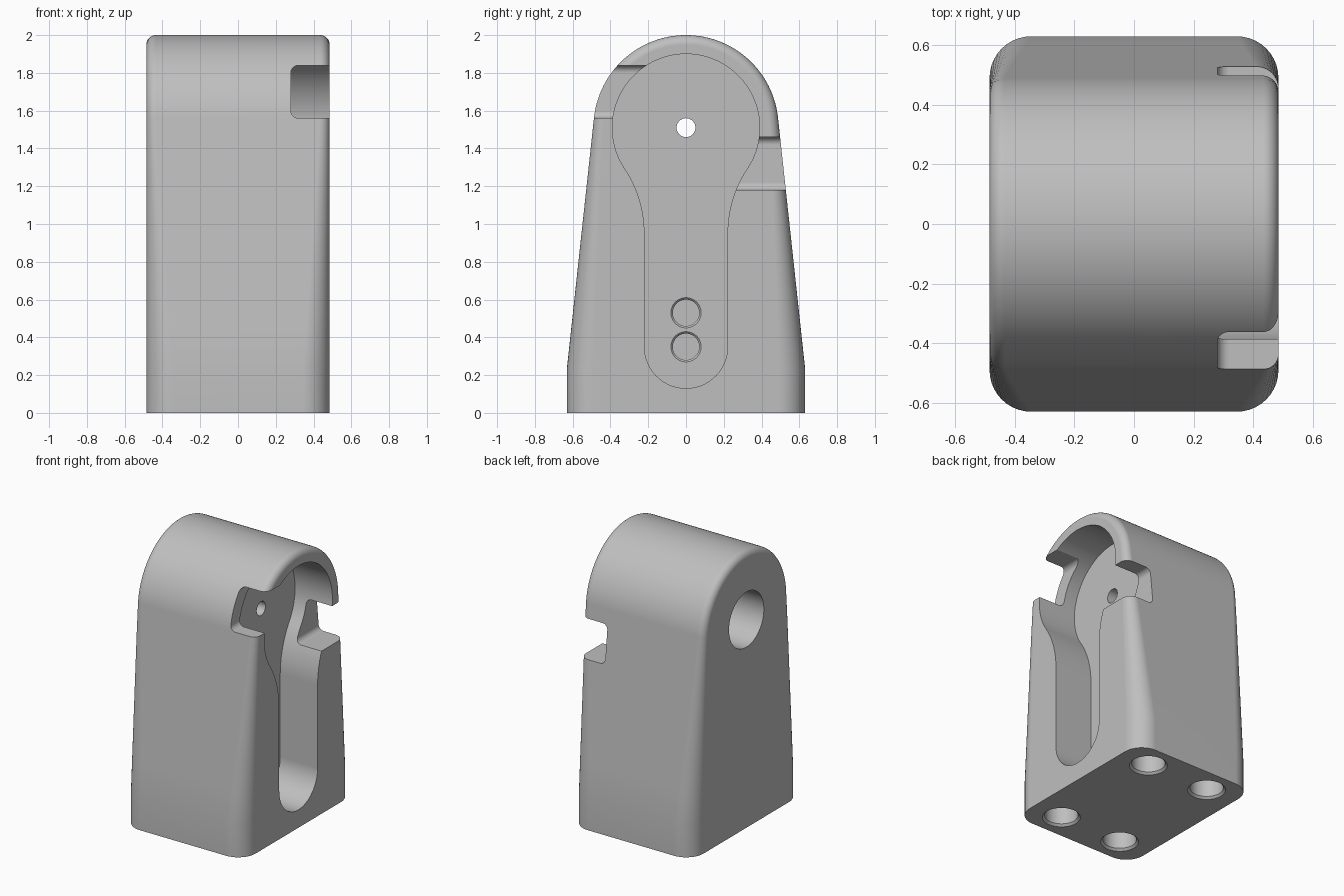
import bpy
import bmesh
from math import sin, cos, pi, atan2, acos, hypot
from mathutils import Vector, Matrix

cube = bpy.data.objects.get("Cube")
if cube:
    bpy.data.objects.remove(cube, do_unlink=True)

HALF_W, HALF_D = 0.485, 0.63     # half width (x) and half depth (y) at the base
BASE_Z, AXLE_Z = 0.24, 1.51      # top of the straight foot, centre of the round head
HEAD_R = 0.49
FLOOR_X = 0.185                  # floor of the side recess

grey = bpy.data.materials.new("plain grey")
grey.use_nodes = True
colour = (0.52, 0.52, 0.52, 1)
grey.diffuse_color = colour
grey.node_tree.nodes["Principled BSDF"].inputs["Base Color"].default_value = colour


def arc(cy, cz, r, a0, a1, n):
    return [(cy + r * cos(a0 + (a1 - a0) * i / n), cz + r * sin(a0 + (a1 - a0) * i / n))
            for i in range(n + 1)]


def mesh_object(name, bm):
    bmesh.ops.recalc_face_normals(bm, faces=bm.faces)
    mesh = bpy.data.meshes.new(name)
    bm.to_mesh(mesh)
    bm.free()
    mesh.materials.append(grey)
    obj = bpy.data.objects.new(name, mesh)
    bpy.context.collection.objects.link(obj)
    return obj


def loft(name, rings):
    """Skin closed rings of points and cap both ends."""
    bm = bmesh.new()
    loops = [[bm.verts.new(p) for p in ring] for ring in rings]
    n = len(loops[0])
    for a, b in zip(loops, loops[1:]):
        for i in range(n):
            j = (i + 1) % n
            bm.faces.new((a[i], a[j], b[j], b[i]))
    bm.faces.new(loops[0])
    bm.faces.new(loops[-1])
    return mesh_object(name, bm)


def hole(name, origin, direction, r, depth, chamfer=0.0):
    """Round cutter starting at origin, optionally countersunk."""
    steps = [(-0.05, r + chamfer), (0, r + chamfer), (chamfer, r), (depth, r)]
    if not chamfer:
        steps = [(-0.05, r), (depth, r)]
    turn = Vector((0, 0, 1)).rotation_difference(Vector(direction)).to_matrix().to_4x4()
    place = Matrix.Translation(origin) @ turn
    return loft(name, [[place @ Vector((x, y, h)) for x, y in arc(0, 0, rad, 0, 2 * pi, 48)[:-1]]
                       for h, rad in steps])


# Housing: arched profile, side edges rounded with a radius that shrinks upward
dy, dz = HALF_D, BASE_Z - AXLE_Z
tangent = atan2(dz, dy) + acos(HEAD_R / hypot(dy, dz))
head = arc(0, AXLE_Z, HEAD_R, tangent, pi - tangent, 64)
slope = [Vector((HALF_D, BASE_Z)).lerp(Vector(head[0]), i / 6) for i in range(1, 6)]
right = [(HALF_D, 0, 1, 0), (HALF_D, BASE_Z, 1, 0)]
right += [(p.x, p.y, cos(tangent), sin(tangent)) for p in slope]
profile = right + [(y, z, y / HEAD_R, (z - AXLE_Z) / HEAD_R) for y, z in head]
profile += [(-y, z, -ny, nz) for y, z, ny, nz in reversed(right)]


def edge_radius(z):
    t = min(max((z - BASE_Z) / (AXLE_Z - BASE_Z), 0), 1)
    return 0.14 + (0.05 - 0.14) * t


def ring(side, angle):
    points = []
    for y, z, ny, nz in profile:
        r = edge_radius(z)
        inset = r * (1 - cos(angle))
        points.append((side * (HALF_W - r + r * sin(angle)), y - ny * inset, z - nz * inset))
    return points


STEPS = 10
angles = [pi / 2 * i / STEPS for i in range(STEPS + 1)]
housing = loft("housing", [ring(-1, a) for a in reversed(angles)] + [ring(1, a) for a in angles])

# Keyhole recess in the right side
neck, neck_z, top_r = 0.22, 0.95, 0.39
rise = AXLE_Z - neck_z
flare = (neck**2 + rise**2 - top_r**2) / (2 * (top_r - neck))
lean = atan2(rise, neck + flare)
side = arc(neck + flare, neck_z, flare, pi, pi - lean, 16)
outline = arc(0, 0.35, neck, -pi, 0, 32) + side
outline += arc(0, AXLE_Z, top_r, -lean, pi + lean, 64)[1:-1]
outline += [(-y, z) for y, z in reversed(side)]
cutters = [loft("recess_cutter", [[(x, y, z) for y, z in outline] for x in (FLOOR_X, 0.6)])]


# Notches through the front and back walls, rounded at their inner corners
def notch(name, low, high, direction):
    inner, r = 0.28, 0.04
    pts = [(0.6, low)] + arc(inner + r, low + r, r, -pi / 2, -pi, 8)
    pts += arc(inner + r, high - r, r, pi, pi / 2, 8) + [(0.6, high)]
    return loft(name, [[(x, direction * y, z) for x, z in pts] for y in (0.1, 0.8)])


cutters.append(notch("front_notch_cutter", 1.56, 1.84, -1))
cutters.append(notch("back_notch_cutter", 1.18, 1.46, 1))

# Axle bore from the left side, small through hole, recess sockets and base sockets
cutters.append(hole("bore_cutter", (-HALF_W, 0, AXLE_Z), (1, 0, 0), 0.2, 0.54))
cutters.append(hole("axle_cutter", (0, 0, AXLE_Z), (1, 0, 0), 0.05, 0.3))
for z in (0.35, 0.53):
    cutters.append(hole("recess_socket_cutter", (FLOOR_X, 0, z), (-1, 0, 0), 0.07, 0.1, 0.01))
for x in (-0.25, 0.25):
    for y in (-0.445, 0.445):
        cutters.append(hole("base_socket_cutter", (x, y, 0), (0, 0, 1), 0.11, 0.3, 0.015))

# Cut everything out of the housing
bpy.ops.object.select_all(action='DESELECT')
housing.select_set(True)
bpy.context.view_layer.objects.active = housing
for cutter in cutters:
    cutter.hide_render = True
    cut = housing.modifiers.new("cut", 'BOOLEAN')
    cut.operation = 'DIFFERENCE'
    cut.solver = 'EXACT'
    cut.object = cutter
    bpy.ops.object.modifier_apply(modifier=cut.name)
    bpy.data.objects.remove(cutter, do_unlink=True)

bpy.ops.object.shade_smooth_by_angle()
weighted = housing.modifiers.new("even shading", 'WEIGHTED_NORMAL')
weighted.keep_sharp = True
